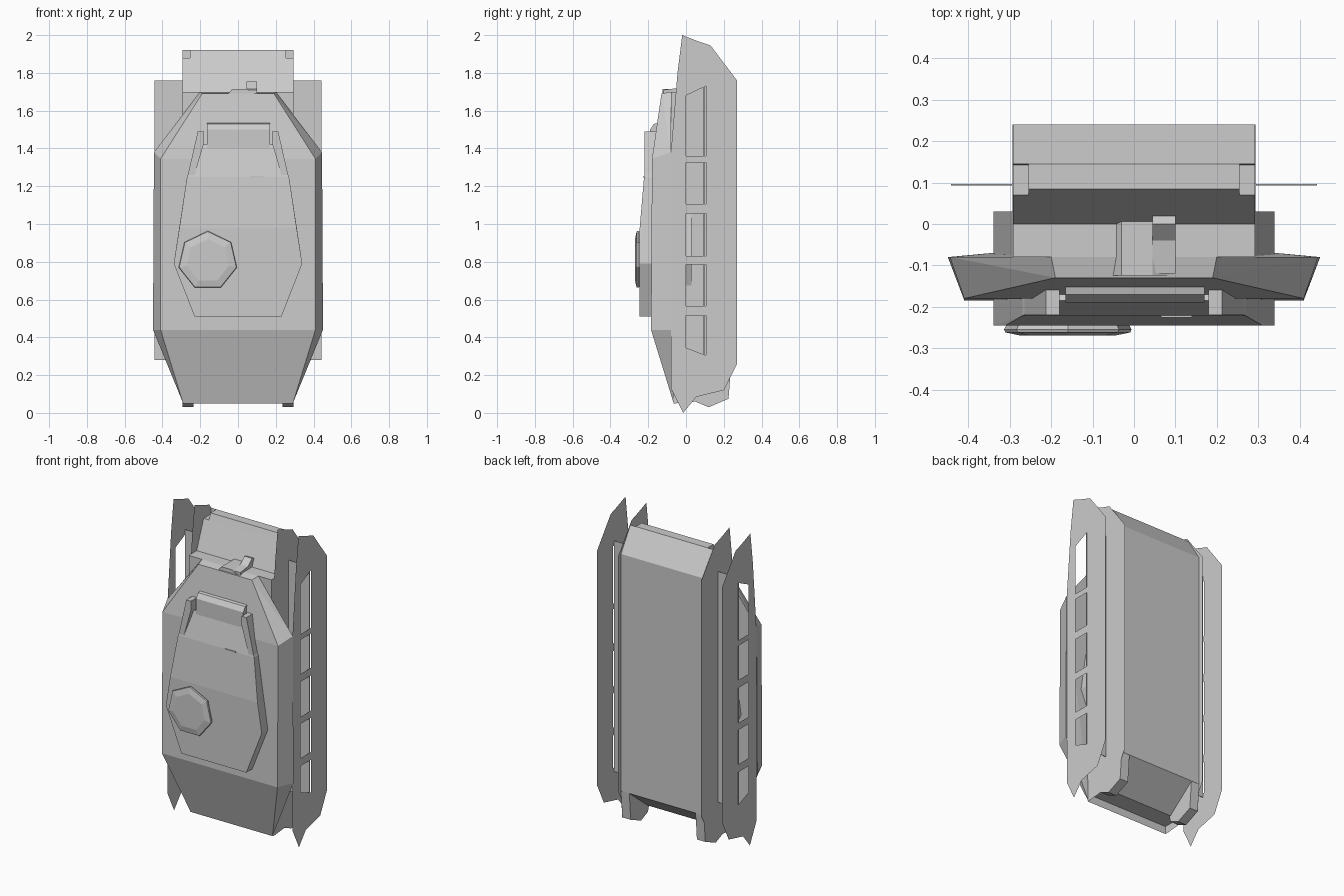
import bpy, bmesh, math
from mathutils import Vector

if "Cube" in bpy.data.objects:
    bpy.data.objects.remove(bpy.data.objects["Cube"])


def finish(bm, name, solid=True):
    if solid:
        bmesh.ops.recalc_face_normals(bm, faces=bm.faces[:])
    me = bpy.data.meshes.new(name)
    bm.to_mesh(me)
    bm.free()
    ob = bpy.data.objects.new(name, me)
    bpy.context.collection.objects.link(ob)
    return ob


def prism(name, pts, lo, hi, axis):
    """Extrude a profile along x (points are y,z) or y (points are x,z)."""
    bm = bmesh.new()
    def put(p, d):
        return bm.verts.new((d, p[0], p[1]) if axis == 'x' else (p[0], d, p[1]))
    a = [put(p, lo) for p in pts]
    b = [put(p, hi) for p in pts]
    bm.faces.new(a)
    bm.faces.new(b[::-1])
    n = len(pts)
    for i in range(n):
        j = (i + 1) % n
        bm.faces.new((a[i], b[i], b[j], a[j]))
    return finish(bm, name)


def box(name, x, y, z):
    return prism(name, [(x[0], z[0]), (x[1], z[0]), (x[1], z[1]), (x[0], z[1])], y[0], y[1], 'y')


def hull_solid(name, pts, mirror=True):
    """Convex faceted solid from corner points, mirrored over x."""
    bm = bmesh.new()
    for x, y, z in pts:
        bm.verts.new((x, y, z))
        if mirror:
            bm.verts.new((-x, y, z))
    bmesh.ops.convex_hull(bm, input=bm.verts[:])
    bmesh.ops.dissolve_limit(bm, angle_limit=math.radians(1.5), verts=bm.verts[:], edges=bm.edges[:])
    return finish(bm, name)


def sheet(name, x, loops):
    """Flat plate at x; the first loop is the outline, the rest are holes."""
    bm = bmesh.new()
    edges = []
    for loop in loops:
        vs = [bm.verts.new((x, y, z)) for y, z in loop]
        edges += [bm.edges.new((vs[i], vs[(i + 1) % len(vs)])) for i in range(len(vs))]
    bmesh.ops.triangle_fill(bm, use_beauty=True, edges=edges, normal=Vector((1, 0, 0)))
    for f in bm.faces:
        f.normal_update()
        if f.normal.x * x < 0:
            f.normal_flip()
    return finish(bm, name, False)


# Lower hull, crest
prism('lower_hull', [(-.08, .1), (-.08, 1.68), (0, 1.70), (.07, 1.88), (.143, 1.88), (.145, 1.92),
                     (.24, 1.77), (.24, .25), (.05, .10)], -.293, .293, 'x')
prism('hull_crest', [(.07, 1.88), (.085, 1.92), (.145, 1.92), (.145, 1.88)], -.255, .255, 'x')

# Upper hull with sloped nose and glacis
hull_solid('upper_hull', [(.29, -.065, .05), (.45, -.08, .44), (.445, -.08, 1.38), (.2, -.08, 1.70),
                          (.41, -.185, .44), (.41, -.18, 1.345), (.19, -.13, 1.69)])

# Rear ledge on top of the glacis
box('glacis_ledge', (-.293, .293), (-.08, 0), (1.62, 1.70))
prism('ledge_bump', [(-.06, 1.68), (-.03, 1.715), (.045, 1.715), (.105, 1.68)], -.125, .01, 'y')
prism('travel_clamp', [(-.12, 1.69), (-.12, 1.71), (-.04, 1.72), (.0, 1.755), (.02, 1.75), (.02, 1.70)],
      .045, .10, 'x')

# Turret with its basket, cheek arms and mantlet
hull_solid('turret', [(.23, .03, .51), (.34, .03, .79), (.27, .03, 1.25),
                      (.23, -.245, .51), (.34, -.245, .79), (.31, -.245, .98),
                      (.27, -.222, 1.25), (.2, -.185, 1.42)])
for s in (-1, 1):
    prism('turret_arm', [(s * .27, 1.24), (s * .235, 1.24), (s * .18, 1.43), (s * .18, 1.49),
                         (s * .213, 1.49)], -.22, -.155, 'y')
prism('mantlet', [(-.19, 1.40), (-.19, 1.50), (-.17, 1.53), (-.15, 1.535), (-.13, 1.40)], -.165, .17, 'x')
box('roof_hatch_hinge', (.065, .14), (-.226, -.21), (1.243, 1.253))

# Seven-sided cupola
rings = []
for r, y in ((.15, -.24), (.158, -.255), (.155, -.262), (.115, -.27)):
    for i in range(7):
        t = 2 * math.pi * i / 7
        rings.append((-.16 + r * math.sin(t), y, .805 + r * math.cos(t)))
hull_solid('cupola', rings, False)

# Track side plates with openings, feet and back panels
top = [(-.08, 1.38), (-.045, 1.80), (-.02, 2.0), (.07, 1.965), (.13, 1.945), (.27, 1.76)]
outer = [(-.08, .13), *top, (.27, .26), (.20, .12), (.055, .085), (-.015, .0)]
inner = [(-.065, .05), (-.08, .13), *top, (.27, .26), (.235, .2), (.225, .075), (.12, .03), (.05, .06), (0, .055)]
windows = [[(0, 1.36), (0, 1.68), (.105, 1.73), (.105, 1.36)],
           [(0, .345), (0, .515), (.105, .515), (.105, .305)]]
for z0, z1 in ((1.105, 1.325), (.83, 1.055), (.565, .785)):
    windows.append([(0, z0), (0, z1), (.105, z1), (.105, z0)])
foot = [(.03, .13), (.24, .26), (.235, .2), (.225, .075), (.12, .03), (.05, .06)]
for s in (-1, 1):
    sheet('track_outer_plate', s * .443, [outer] + windows)
    sheet('track_inner_plate', s * .295, [inner])
    prism('hull_foot', foot, s * .235, s * .294, 'x')
    box('track_panel', sorted((s * .295, s * .442)), (.093, .097), (.28, 1.76))
